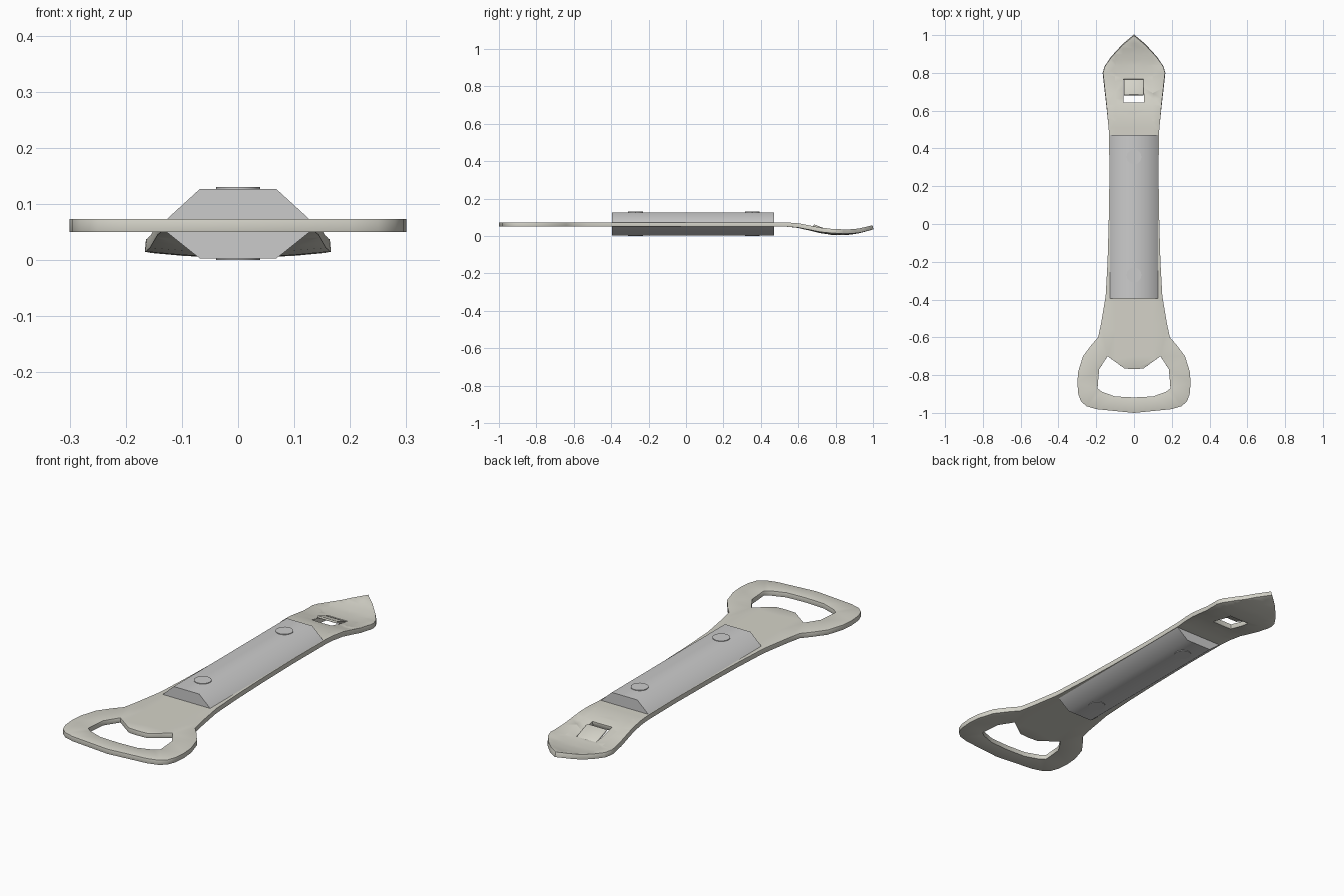
import bpy, bmesh
from mathutils import Vector

if "Cube" in bpy.data.objects:
    bpy.data.objects.remove(bpy.data.objects["Cube"])

THICK = 0.023
steel = bpy.data.materials.new("steel")
steel.diffuse_color = (0.66, 0.65, 0.58, 1)
steel.use_nodes = True
steel.node_tree.nodes["Principled BSDF"].inputs["Base Color"].default_value = steel.diffuse_color


def finish(bm, name, mat=None, angle=0.6):
    me = bpy.data.meshes.new(name)
    bm.to_mesh(me)
    bm.free()
    ob = bpy.data.objects.new(name, me)
    bpy.context.collection.objects.link(ob)
    if mat:
        me.materials.append(mat)
    bpy.ops.object.select_all(action='DESELECT')
    ob.select_set(True)
    bpy.context.view_layer.objects.active = ob
    bpy.ops.object.shade_smooth_by_angle(angle=angle)
    return ob


def mirrored(half):
    """Right half, listed from centre line to centre line, closed on the left."""
    return half + [(-x, y) for x, y in reversed(half) if x > 1e-6]


def thicken(ob, t):
    s = ob.modifiers.new("thickness", 'SOLIDIFY')
    s.thickness, s.offset = t, 0
    b = ob.modifiers.new("soft_edges", 'BEVEL')
    b.width, b.segments, b.limit_method = 0.003, 2, 'ANGLE'
    b.angle_limit = 1.0


# Side profile of the plate's middle surface (y, z)
BEND = [(-1, .0615), (.48, .0615), (.54, .0615), (.60, .055), (.66, .041), (.72, .026),
        (.78, .0175), (.85, .0158), (.92, .025), (1.0, .047)]


def plate_z(x, y):
    z = BEND[-1][1]
    for (y0, z0), (y1, z1) in zip(BEND, BEND[1:]):
        if y <= y1:
            z = z0 + (z1 - z0) * (y - y0) / (y1 - y0)
            break
    cup = min(max((y - 0.55) / 0.2, 0), 1)
    return z + 0.35 * x * x * cup


# Flat plate: outline, bottle mouth and square hole, cut into rows and bent
outline = mirrored([(0, -1.0), (.10, -.99), (.20, -.98), (.25, -.965), (.28, -.94), (.295, -.90),
                    (.30, -.84), (.295, -.78), (.27, -.70), (.225, -.64), (.19, -.60),
                    (.175, -.53), (.15, -.38), (.14, -.2), (.134, 0), (.13, .25), (.132, .48),
                    (.145, .62), (.165, .80), (.155, .835), (.12, .885), (.06, .95), (0, 1.0)])
mouth = mirrored([(0, -.768), (.05, -.765), (.14, -.70), (.185, -.77), (.193, -.87),
                  (.17, -.888), (.10, -.913), (0, -.918)])
square = [(-.055, .64), (.052, .64), (.052, .765), (-.055, .765)]

bm = bmesh.new()
for loop in (outline, mouth, square):
    vs = [bm.verts.new((x, y, 0)) for x, y in loop]
    for a, b in zip(vs, vs[1:] + vs[:1]):
        bm.edges.new((a, b))
bmesh.ops.triangle_fill(bm, edges=bm.edges[:], use_beauty=True, normal=(0, 0, 1))


def cut(co, no):
    bmesh.ops.bisect_plane(bm, geom=bm.verts[:] + bm.edges[:] + bm.faces[:],
                           plane_co=co, plane_no=no, dist=1e-5)


for i in range(17):
    cut((0, .48 + i * .03, 0), (0, 1, 0))
for x in (-.1, 0, .1):
    cut((x, 0, 0), (1, 0, 0))
for v in bm.verts:
    v.co.z = plate_z(v.co.x, v.co.y)
for f in bm.faces:
    f.normal_update()
    if f.normal.z < 0:
        f.normal_flip()
thicken(finish(bm, "opener_plate", steel), THICK)

# Raised tab, hinged on the far side of the square hole
bm = bmesh.new()
rows = [(.775, .018), (.745, .034), (.682, .058)]
grid = [[bm.verts.new((x, y, z)) for x in (-.054, .051)] for y, z in rows]
for a, b in zip(grid, grid[1:]):
    bm.faces.new((a[0], b[0], b[1], a[1]))
thicken(finish(bm, "raised_tab", steel), 0.010)


# Handle scales above and below the plate
def scale(name, z_in, z_out):
    bm = bmesh.new()
    pts = [(-.127, z_in), (.127, z_in), (.068, z_out), (-.068, z_out)]
    f = bm.faces.new([bm.verts.new((x, -.395, z)) for x, z in pts])
    ext = bmesh.ops.extrude_face_region(bm, geom=[f])
    bmesh.ops.translate(bm, vec=Vector((0, .865, 0)),
                        verts=[g for g in ext['geom'] if isinstance(g, bmesh.types.BMVert)])
    bmesh.ops.recalc_face_normals(bm, faces=bm.faces[:])
    finish(bm, name, angle=0.9)


scale("upper_handle_scale", .073, .127)
scale("lower_handle_scale", .050, .003)

# Rivets through both scales
for name, y in (("front_rivet", -.27), ("rear_rivet", .355)):
    bm = bmesh.new()
    bmesh.ops.create_cone(bm, cap_ends=True, segments=24, radius1=.039, radius2=.039, depth=.13)
    bmesh.ops.translate(bm, verts=bm.verts[:], vec=Vector((0, y, .065)))
    finish(bm, name)
